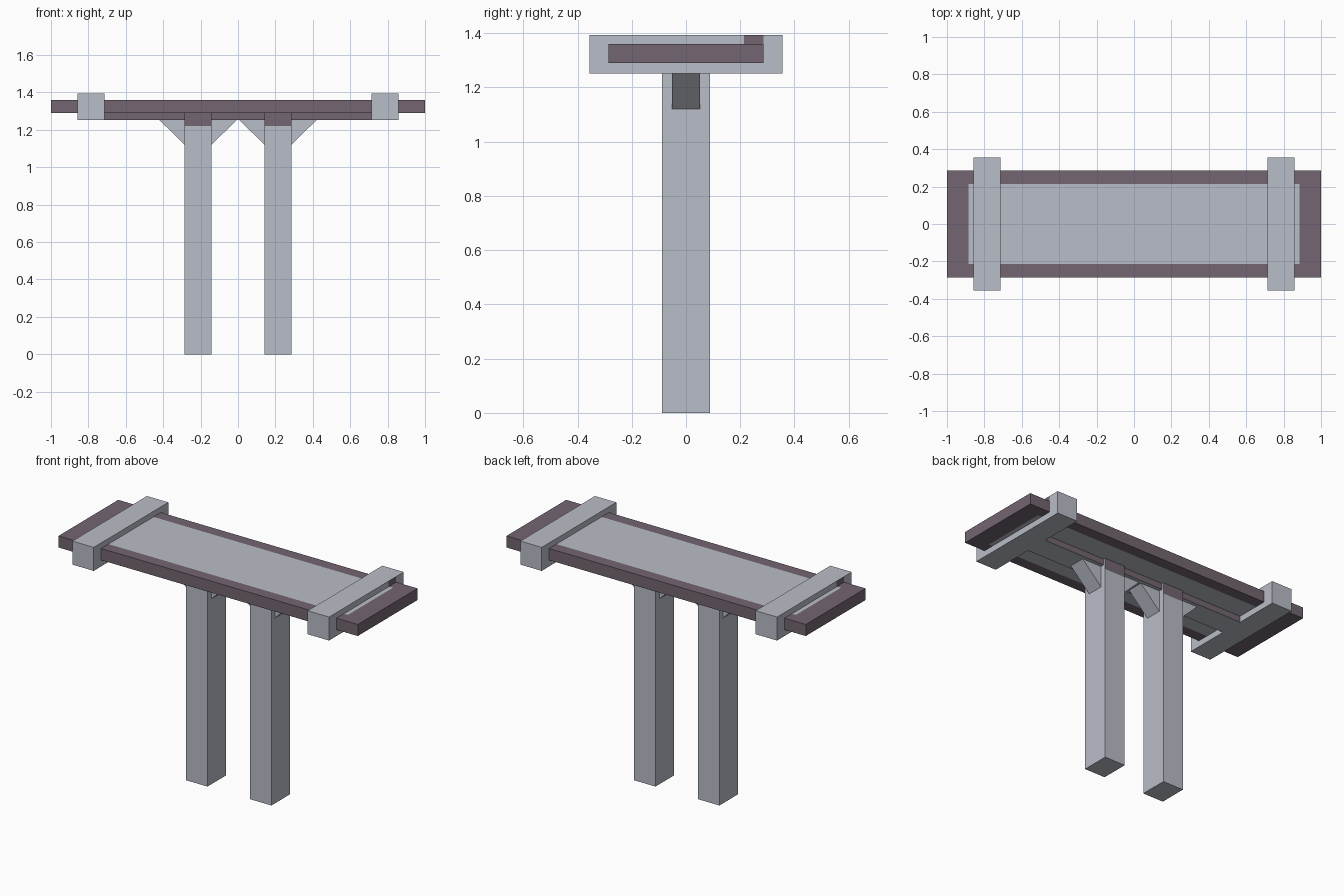
import bpy, bmesh
from mathutils import Vector

if "Cube" in bpy.data.objects:
    bpy.data.objects.remove(bpy.data.objects["Cube"])


def material(name, rgb):
    m = bpy.data.materials.new(name)
    m.diffuse_color = (*rgb, 1.0)
    m.use_nodes = True
    m.node_tree.nodes["Principled BSDF"].inputs["Base Color"].default_value = m.diffuse_color
    return m


LIGHT = material("pale grey", (0.485, 0.510, 0.570))
PURPLE = material("dusky purple", (0.172, 0.131, 0.168))


def finish(name, bm, paint=None):
    """Turn a bmesh into an object; faces where paint(centre, normal) holds are purple."""
    bmesh.ops.recalc_face_normals(bm, faces=bm.faces)
    for f in bm.faces:
        if paint and paint(f.calc_center_median(), f.normal):
            f.material_index = 1
    mesh = bpy.data.meshes.new(name)
    bm.to_mesh(mesh)
    bm.free()
    mesh.materials.append(LIGHT)
    mesh.materials.append(PURPLE)
    obj = bpy.data.objects.new(name, mesh)
    bpy.context.collection.objects.link(obj)
    return obj


def box(name, lo, hi, cuts=(), paint=None):
    """Box between two corners, cut by (axis, position) planes for colour edges."""
    bm = bmesh.new()
    bmesh.ops.create_cube(bm, size=1)
    lo, hi = Vector(lo), Vector(hi)
    for v in bm.verts:
        v.co = (lo + hi) / 2 + v.co * (hi - lo)
    for axis, pos in cuts:
        co, no = Vector((0, 0, 0)), Vector((0, 0, 0))
        co[axis], no[axis] = pos, 1
        bmesh.ops.bisect_plane(bm, geom=bm.verts[:] + bm.edges[:] + bm.faces[:],
                               plane_co=co, plane_no=no)
    return finish(name, bm, paint)


def brace(name, x_leg, x_out):
    """Triangular prism in the corner between leg and spine."""
    bm = bmesh.new()
    pts = [(x_leg, 1.12), (x_out, 1.255), (x_leg, 1.255)]
    face = bm.faces.new([bm.verts.new((x, -0.052, z)) for x, z in pts])
    ext = bmesh.ops.extrude_face_region(bm, geom=[face])
    bmesh.ops.translate(bm, vec=(0, 0.104, 0),
                        verts=[v for v in ext["geom"] if isinstance(v, bmesh.types.BMVert)])
    return finish(name, bm)


# Board: purple with a pale panel on the top and underside
box("board", (-1, -0.285, 1.29), (1, 0.285, 1.36),
    cuts=[(0, -0.885), (0, 0.885), (1, -0.215), (1, 0.215)],
    paint=lambda c, n: abs(n.z) < 0.5 or abs(c.x) > 0.885 or abs(c.y) > 0.215)

# Spine beam under the board, purple on its long sides
box("spine_beam", (-0.75, -0.075, 1.252), (0.75, 0.075, 1.292),
    paint=lambda c, n: abs(n.y) > 0.5)

for s, side in ((-1, "left"), (1, "right")):
    # Cross bar wrapping the board, with a small purple patch on the outer face
    x0, x1 = sorted((s * 0.715, s * 0.858))
    box(side + "_cross_bar", (x0, -0.356, 1.252), (x1, 0.356, 1.394),
        cuts=[(1, s * 0.213), (1, s * 0.285), (2, 1.357)],
        paint=lambda c, n, s=s: n.x * s > 0.5 and 0.213 < c.y * s < 0.285 and c.z > 1.357)

    # Leg with purple top band on front and back
    x0, x1 = sorted((s * 0.142, s * 0.285))
    box(side + "_leg", (x0, -0.088, 0), (x1, 0.088, 1.292), cuts=[(2, 1.22)],
        paint=lambda c, n: abs(n.y) > 0.5 and c.z > 1.22)

    # Braces on both sides of the leg
    brace(side + "_inner_brace", s * 0.142, s * 0.004)
    brace(side + "_outer_brace", s * 0.285, s * 0.423)
